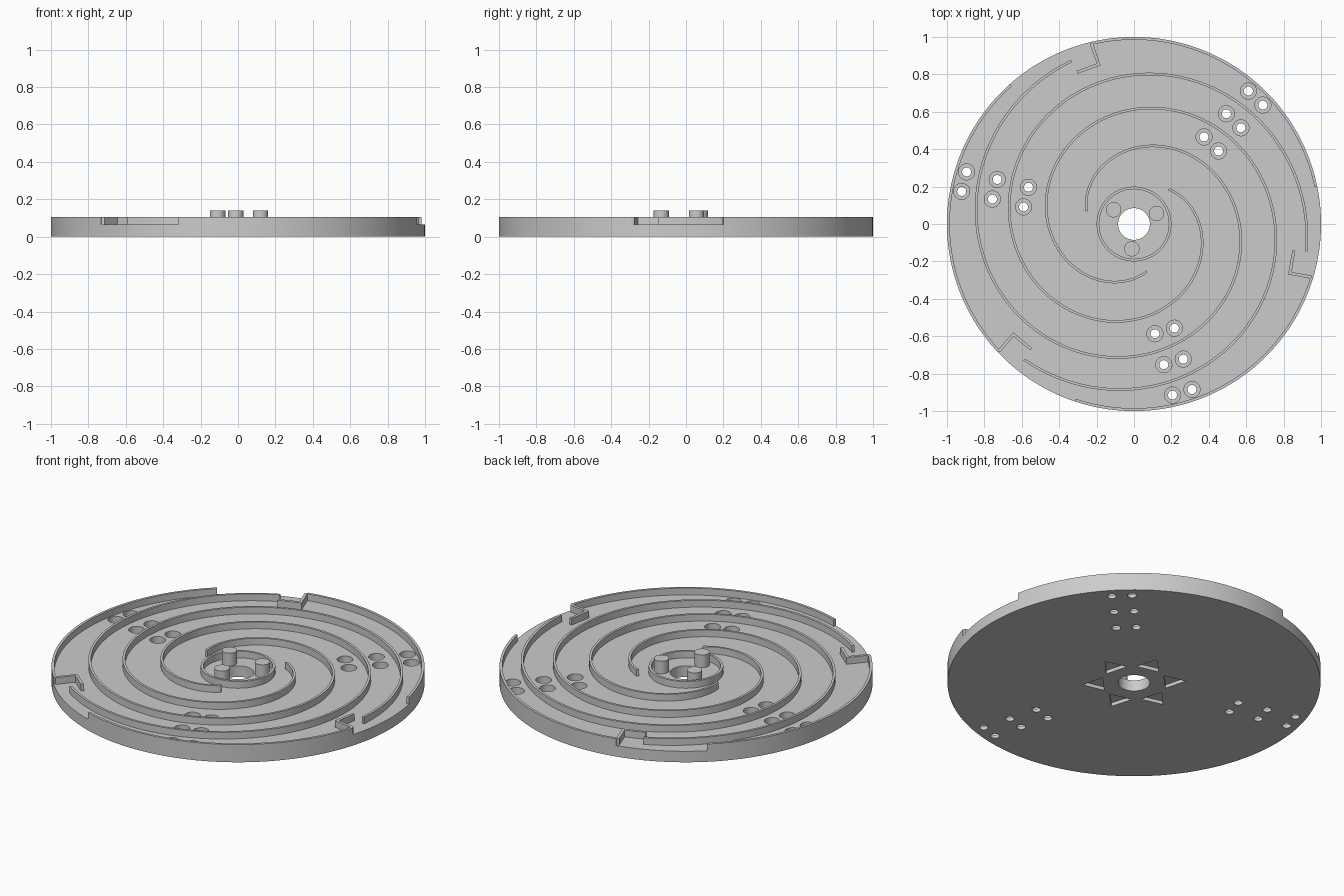
import bpy, bmesh
from math import sin, cos, radians

FLOOR, TOP, SINK = 0.065, 0.105, 0.055
WALL = 0.014
THIRDS = (0, 120, 240)

cube = bpy.data.objects.get("Cube")
if cube:
    bpy.data.objects.remove(cube, do_unlink=True)

grey = bpy.data.materials.new("plain_grey")
grey.use_nodes = True
colour = (0.6, 0.6, 0.6, 1)
grey.diffuse_color = colour
grey.node_tree.nodes["Principled BSDF"].inputs["Base Color"].default_value = colour


def polar(r, a):
    return (r * cos(radians(a)), r * sin(radians(a)))


def rotate(p, a):
    c, s = cos(radians(a)), sin(radians(a))
    return (p[0] * c - p[1] * s, p[0] * s + p[1] * c)


def arc(r, a0, a1, steps):
    return [polar(r, a0 + (a1 - a0) * i / steps) for i in range(steps + 1)]


def circle(cx, cy, r, n=32):
    return [(cx + x, cy + y) for x, y in arc(r, 0, 360, n)[:-1]]


def prism(name, outlines, z0, z1):
    """Solid made of one or more extruded outlines."""
    bm = bmesh.new()
    for outline in outlines:
        face = bm.faces.new([bm.verts.new((x, y, z0)) for x, y in outline])
        out = bmesh.ops.extrude_face_region(bm, geom=[face])
        for v in out["geom"]:
            if isinstance(v, bmesh.types.BMVert):
                v.co.z = z1
    return finish(name, bm)


def wall(name, inner, outer, z0, z1, closed=False):
    """Thin standing wall between two matching edge lines."""
    bm = bmesh.new()
    rings = [[bm.verts.new((*p, z)) for p, z in
              ((a, z0), (b, z0), (b, z1), (a, z1))] for a, b in zip(inner, outer)]
    pairs = list(zip(rings, rings[1:]))
    if closed:
        pairs.append((rings[-1], rings[0]))
    else:
        bm.faces.new(rings[0])
        bm.faces.new(rings[-1])
    for r, s in pairs:
        for i in range(4):
            j = (i + 1) % 4
            bm.faces.new((r[i], r[j], s[j], s[i]))
    return finish(name, bm)


def finish(name, bm):
    bmesh.ops.recalc_face_normals(bm, faces=bm.faces)
    mesh = bpy.data.meshes.new(name)
    bm.to_mesh(mesh)
    bm.free()
    mesh.materials.append(grey)
    ob = bpy.data.objects.new(name, mesh)
    bpy.context.collection.objects.link(ob)
    return ob


def select(ob):
    bpy.ops.object.select_all(action='DESELECT')
    ob.select_set(True)
    bpy.context.view_layer.objects.active = ob


def cut(target, cutter):
    cutter.hide_render = True
    mod = target.modifiers.new("cut", 'BOOLEAN')
    mod.operation = 'DIFFERENCE'
    mod.solver = 'EXACT'
    mod.object = cutter
    select(target)
    bpy.ops.object.modifier_apply(modifier=mod.name)
    bpy.data.objects.remove(cutter, do_unlink=True)


parts = []

# Base disc
GAP_START, GAP_END = -17, 11.5
base = prism("base_disc", [arc(1, GAP_START, GAP_START + 360, 240)[:-1]], 0, FLOOR)
parts.append(base)

# Centre hole and three groups of paired counterbored holes
spots = [rotate((r, side), 46 + t) for t in THIRDS
         for r in (0.936, 0.767, 0.595) for side in (-0.054, 0.054)]
cut(base, prism("counterbore_cutter", [circle(x, y, 0.043) for x, y in spots], 0.02, 0.2))
through = [circle(x, y, 0.024) for x, y in spots] + [circle(0, 0, 0.085, 64)]
cut(base, prism("hole_cutter", through, -0.1, 0.2))

# Six arrow recesses on the underside
arrow = ((0.277, 0), (0.165, 0.067), (0.165, -0.067))
arrows = [[rotate(p, 16 + 60 * k) for p in arrow] for k in range(6)]
cut(base, prism("arrow_cutter", arrows, -0.1, 0.02))

# Ring wall around the centre
parts.append(wall("centre_ring", circle(0, 0, 0.186, 96), circle(0, 0, 0.2, 96),
                  SINK, TOP, closed=True))


def spiral(offset, t):
    return [polar(0.27 + 0.001952 * s - 8.05e-7 * s * s - offset, 45 + t - s)
            for s in range(0, 415, 3)]


for n, t in enumerate(THIRDS, 1):
    # Spiral wall
    parts.append(wall(f"spiral_wall_{n}", spiral(WALL, t), spiral(0, t), SINK, TOP))

    # Rim section between the openings
    a0, a1 = GAP_END + t, GAP_START + 120 + t
    parts.append(wall(f"rim_wall_{n}", arc(0.985, a0, a1, 61), arc(1, a0, a1, 61),
                      FLOOR, TOP))

    # Angled stop beside each opening
    inner = [(0.95, -0.276), (0.843, -0.257), (0.862, -0.143)]
    outer = [(0.954, -0.294), (0.824, -0.27), (0.847, -0.139)]
    parts.append(wall(f"corner_stop_{n}", [rotate(p, t) for p in inner],
                      [rotate(p, t) for p in outer], SINK, TOP))

    # Centre pin
    x, y = polar(0.133, 25 + t)
    parts.append(prism(f"centre_pin_{n}", [circle(x, y, 0.041)], SINK, 0.14))

for ob in parts:
    select(ob)
    bpy.ops.object.shade_smooth_by_angle(angle=radians(30))
